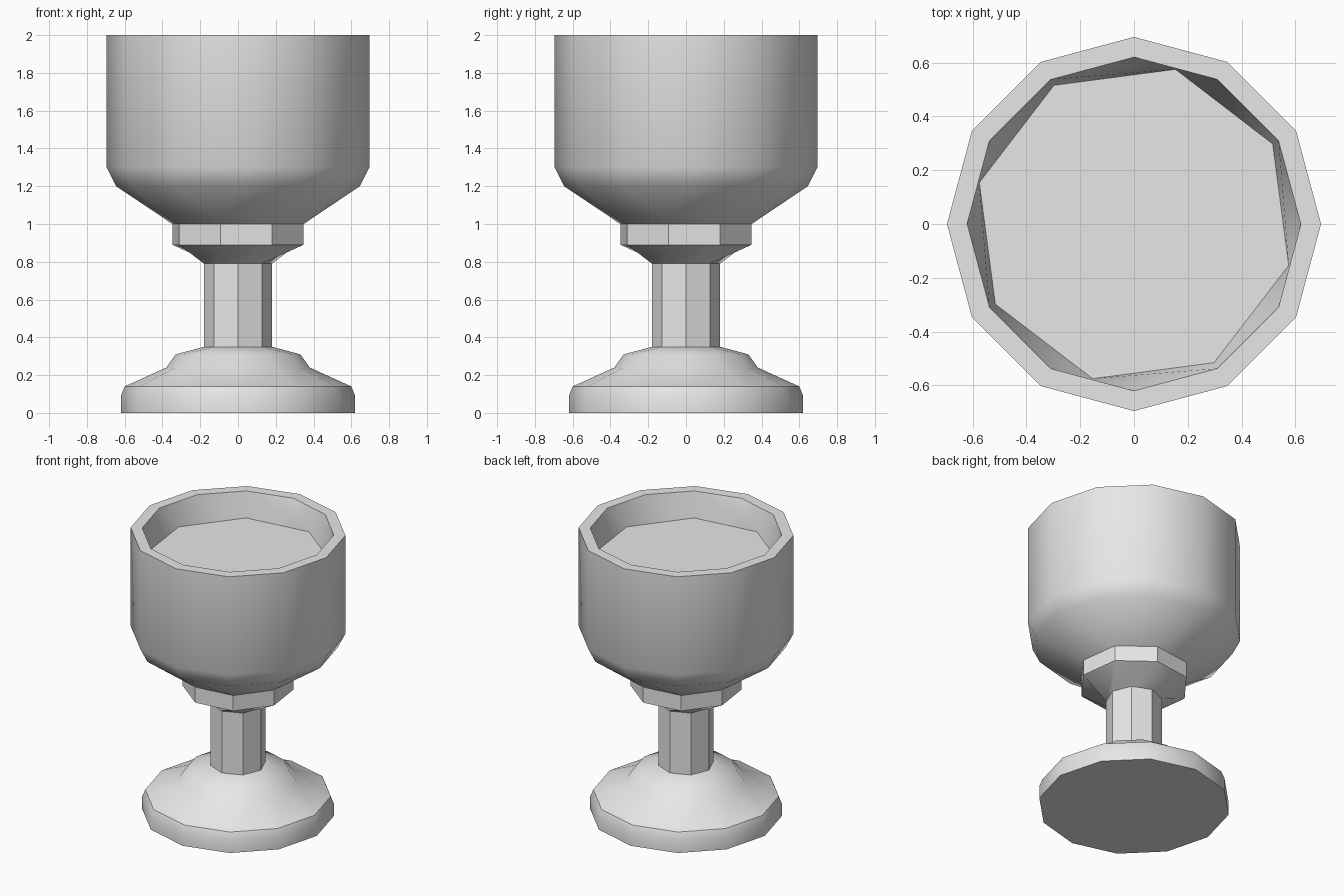
import bpy, bmesh, math

cube = bpy.data.objects.get("Cube")
if cube:
    bpy.data.objects.remove(cube)

mat = bpy.data.materials.new("plain grey")
mat.use_nodes = True
grey = (0.8, 0.8, 0.8, 1)
mat.diffuse_color = grey
mat.node_tree.nodes["Principled BSDF"].inputs["Base Color"].default_value = grey


def ring(bm, sides, turn, r, z):
    """A horizontal loop of vertices with the angle of each one."""
    loop = []
    for i in range(sides):
        a = math.radians(turn) + math.tau * i / sides
        loop.append((bm.verts.new((r * math.cos(a), r * math.sin(a), z)), a))
    return loop


def skin(bm, low, high):
    """Join two loops of any vertex counts, always advancing the nearer angle."""
    n, m = len(low), len(high)
    if n == m:
        for i in range(n):
            j = (i + 1) % n
            bm.faces.new((low[i][0], low[j][0], high[j][0], high[i][0]))
        return
    shift = min(range(m), key=lambda k: abs(math.sin((high[k][1] - low[0][1]) / 2)))
    high = high[shift:] + high[:shift]
    i = j = 0
    while i < n or j < m:
        a, b = low[i % n][0], high[j % m][0]
        if j >= m or (i < n and (i + 0.5) / n <= (j + 0.5) / m):
            bm.faces.new((a, low[(i + 1) % n][0], b))
            i += 1
        else:
            bm.faces.new((a, high[(j + 1) % m][0], b))
            j += 1


def lathe(name, sections):
    bm = bmesh.new()
    loops = [ring(bm, *s) for s in sections]
    for low, high in zip(loops, loops[1:]):
        skin(bm, low, high)
    bm.faces.new([v for v, a in reversed(loops[0])])
    bm.faces.new([v for v, a in loops[-1]])
    bmesh.ops.recalc_face_normals(bm, faces=bm.faces)
    mesh = bpy.data.meshes.new(name)
    bm.to_mesh(mesh)
    bm.free()
    mesh.materials.append(mat)
    obj = bpy.data.objects.new(name, mesh)
    bpy.context.collection.objects.link(obj)
    bpy.ops.object.select_all(action="DESELECT")
    obj.select_set(True)
    bpy.context.view_layer.objects.active = obj
    bpy.ops.object.shade_smooth_by_angle(angle=math.radians(40))
    return obj


# Foot, stem, collar, bowl and drink surface, as one continuous skin
lathe("goblet", [
    (12, 0, 0.62, 0), (12, 0, 0.62, 0.09), (12, 0, 0.6, 0.14),
    (12, 0, 0.38, 0.24), (12, 0, 0.33, 0.31), (8, 0, 0.18, 0.35),
    (8, 0, 0.18, 0.79),
    (8, 30, 0.36, 0.89), (8, 30, 0.36, 1.0),
    (12, 0, 0.645, 1.2), (12, 0, 0.695, 1.3), (12, 0, 0.695, 2.0),
    (12, 0, 0.62, 2.0), (8, 30, 0.595, 1.82),
])
